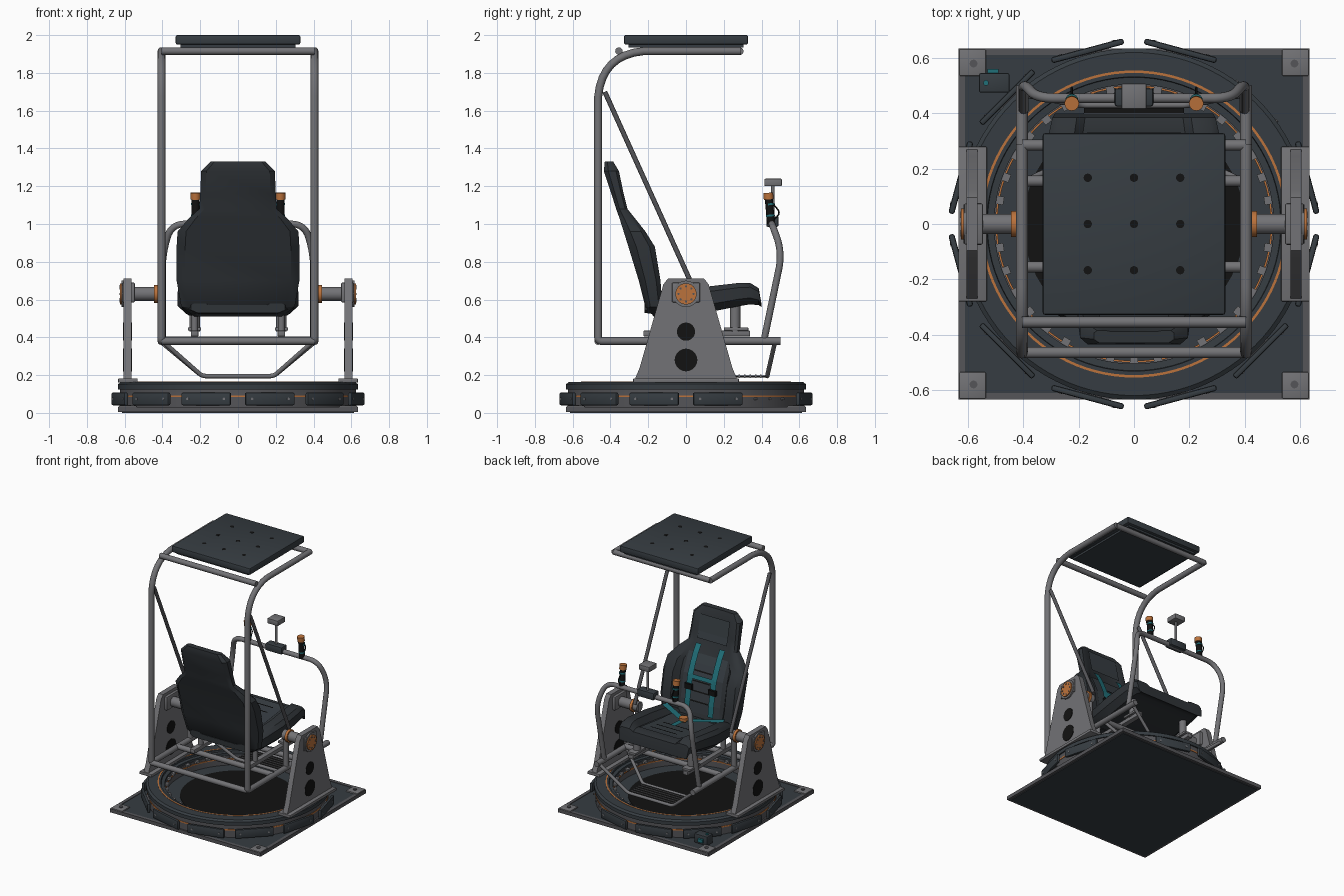
import bpy, bmesh, math
from mathutils import Vector, Matrix

if "Cube" in bpy.data.objects:
    bpy.data.objects.remove(bpy.data.objects["Cube"])

def mat(name, r, g, b):
    m = bpy.data.materials.new(name)
    m.diffuse_color = (r, g, b, 1)
    m.use_nodes = True
    m.node_tree.nodes["Principled BSDF"].inputs["Base Color"].default_value = m.diffuse_color
    return m

SLATE = mat("dark slate", 0.037, 0.046, 0.054)
SHELL = mat("seat charcoal", 0.028, 0.033, 0.038)
GREY = mat("steel grey", 0.17, 0.17, 0.18)
BRACE = mat("dark steel", 0.09, 0.09, 0.098)
ORANGE = mat("orange", 0.50, 0.17, 0.045)
TEAL = mat("teal", 0.015, 0.16, 0.19)
BLACK = mat("black", 0.006, 0.006, 0.006)

def add(name, bm, m, smooth=True):
    bmesh.ops.recalc_face_normals(bm, faces=bm.faces)
    me = bpy.data.meshes.new(name)
    bm.to_mesh(me)
    bm.free()
    return place(name, me, m, smooth)

def place(name, me, m, smooth=True):
    me.materials.clear()
    me.materials.append(m)
    ob = bpy.data.objects.new(name, me)
    bpy.context.collection.objects.link(ob)
    if smooth:
        bpy.ops.object.select_all(action='DESELECT')
        ob.select_set(True)
        bpy.context.view_layer.objects.active = ob
        bpy.ops.object.shade_smooth_by_angle(angle=math.radians(35))
    return ob

def box(name, x, y, z, m, bevel=0.0, rot=None):
    """Box from (min, max) ranges, optionally bevelled and then transformed."""
    bm = bmesh.new()
    bmesh.ops.create_cube(bm, size=1)
    for v in bm.verts:
        v.co = Vector([a[0] + (c + 0.5) * (a[1] - a[0]) for a, c in zip((x, y, z), v.co)])
    if bevel:
        bmesh.ops.bevel(bm, geom=bm.edges[:], offset=bevel, segments=2, affect='EDGES', profile=0.5)
    if rot:
        bm.transform(rot)
    return add(name, bm, m)

def rod(name, a, b, r, m, n=24):
    a, b = Vector(a), Vector(b)
    bm = bmesh.new()
    q = (b - a).to_track_quat('Z', 'Y').to_matrix().to_4x4()
    bmesh.ops.create_cone(bm, cap_ends=True, segments=n, radius1=r, radius2=r, depth=(b - a).length,
                          matrix=Matrix.Translation((a + b) / 2) @ q)
    return add(name, bm, m)

def tube(name, pts, r, m, fillet=None):
    """Round tube along a path; fillet gives the bend length at inner points."""
    P = [Vector(p) for p in pts]
    path = [P[0]]
    for i in range(1, len(P) - 1):
        f = fillet[i - 1] if fillet else 0.02
        a = P[i] + (P[i-1] - P[i]).normalized() * f
        b = P[i] + (P[i+1] - P[i]).normalized() * f
        for k in range(9):
            t = k / 8
            path.append(a * (1-t)**2 + P[i] * 2*t*(1-t) * 0.83 + (a + b) / 2 * 2*t*(1-t) * 0.17 + b * t*t)
    path.append(P[-1])
    cu = bpy.data.curves.new(name, 'CURVE')
    cu.dimensions = '3D'
    cu.bevel_depth, cu.bevel_resolution, cu.use_fill_caps = r, 4, True
    sp = cu.splines.new('POLY')
    sp.points.add(len(path) - 1)
    for s, p in zip(sp.points, path):
        s.co = (*p, 1)
    ob = bpy.data.objects.new(name, cu)
    bpy.context.collection.objects.link(ob)
    me = bpy.data.meshes.new_from_object(ob.evaluated_get(bpy.context.evaluated_depsgraph_get()))
    bpy.data.objects.remove(ob)
    return place(name, me, m)

def lathe(name, prof, m, closed=True, n=96):
    bm = bmesh.new()
    rings = [[bm.verts.new((r * math.cos(2*math.pi*k/n), r * math.sin(2*math.pi*k/n), z))
              for k in range(n)] for r, z in prof]
    for i in range(len(rings) if closed else len(rings) - 1):
        a, b = rings[i], rings[(i+1) % len(rings)]
        for k in range(n):
            bm.faces.new((a[k], a[(k+1) % n], b[(k+1) % n], b[k]))
    return add(name, bm, m)

def loft(name, loops, m):
    bm = bmesh.new()
    L = [[bm.verts.new(p) for p in lp] for lp in loops]
    n = len(L[0])
    for a, b in zip(L, L[1:]):
        for k in range(n):
            bm.faces.new((a[k], a[(k+1) % n], b[(k+1) % n], b[k]))
    bm.faces.new(L[0])
    bm.faces.new(L[-1])
    return add(name, bm, m)

def ribbon(name, pts, across, width, m, thick=0.008):
    bm = bmesh.new()
    w = Vector(across).normalized() * width / 2
    rows = [(bm.verts.new(Vector(p) - w), bm.verts.new(Vector(p) + w)) for p in pts]
    for a, b in zip(rows, rows[1:]):
        bm.faces.new((a[0], a[1], b[1], b[0]))
    bmesh.ops.solidify(bm, geom=bm.faces[:], thickness=thick)
    return add(name, bm, m, False)

# Square base with grey rim and corner pads
box("base_plate", (-.615, .615), (-.615, .615), (0, .028), SLATE)
for s in (-1, 1):
    for a, b in (((.61, .635), (-.635, .635)), ((-.61, .61), (.61, .635))):
        rx, ry = ([s * v for v in a], b) if a[0] > 0 else (a, [s * v for v in b])
        box("base_rim", sorted(rx), sorted(ry), (0.005, .032), BRACE)
    for t in (-1, 1):
        box("corner_pad", sorted((s*.535, s*.632)), sorted((t*.535, t*.632)), (.01, .038), GREY, .005)
        rod("corner_bolt", (s*.58, t*.58, .038), (s*.58, t*.58, .043), .014, BRACE)

# Turntable ring, floor and inner bolts
lathe("drum", [(.5, .03), (.5, .13), (.625, .13), (.625, .03)], BRACE)
lathe("drum_stripe", [(.62, .083), (.62, .093), (.628, .093), (.628, .083)], ORANGE)
lathe("turntable_ring", [(.505, .125), (.505, .148), (.53, .15), (.532, .163), (.62, .163),
                         (.635, .152), (.635, .125)], SLATE)
lathe("ring_stripe", [(.546, .16), (.546, .165), (.555, .165), (.555, .16)], ORANGE)
rod("well_floor", (0, 0, .03), (0, 0, .06), .51, SLATE, 96)
rod("well_dark_disc", (0, 0, .06), (0, 0, .064), .4, BLACK, 64)
lathe("inner_stripe", [(.494, .105), (.494, .113), (.502, .113), (.502, .105)], ORANGE)
for k in range(36):
    R = Matrix.Rotation(math.radians(10 * k), 4, 'Z')
    box("inner_bolt", (.478, .503), (-.015, .015), (.12, .135), GREY, 0, R)

# Bumper panels, one left out as the entry gap
for k in range(12):
    if k == 1:
        continue
    R = Matrix.Rotation(math.radians(15 + 30 * k), 4, 'Z')
    box("bumper_panel", (.637, .659), (-.135, .135), (.04, .108), SLATE, .008, R)
    box("bumper_mount", (.615, .64), (-.05, .05), (.055, .095), BRACE, 0, R)
    for s in (-.1, .1):
        rod("bumper_bolt", R @ Vector((.657, s, .074)), R @ Vector((.661, s, .074)), .007, GREY, 10)
R = Matrix.Rotation(math.radians(45), 4, 'Z')
for s in (-.1, 0, .1):
    rod("gap_bolt", R @ Vector((.6, s, .074)), R @ Vector((.632, s, .074)), .007, GREY, 10)

# Connector box on the base corner
box("connector_box", (-.56, -.45), (.475, .545), (.03, .1), SLATE, .006)
box("connector_plug", (-.53, -.49), (.543, .56), (.05, .075), TEAL)
rod("connector_knob", (-.535, .51, .1), (-.535, .51, .107), .01, TEAL)

for s in (-1, 1):
    # A-shaped stand with bearing, dark holes and orange cap
    prof = [(-.27, .18), (-.245, .24), (-.12, .68), (-.095, .712), (.095, .712), (.12, .68), (.245, .24), (.27, .18)]
    loft("stand", [[(s * x, y, z) for y, z in prof] for x in (.565, .605)], GREY)
    box("stand_foot", sorted((s*.532, s*.635)), (-.28, .28), (.16, .182), GREY, .004)
    box("bearing_block", sorted((s*.545, s*.614)), (-.075, .075), (.585, .69), GREY, .008)
    rod("bearing_ring", (s*.6, 0, .63), (s*.617, 0, .63), .07, GREY, 40)
    rod("bearing_cap", (s*.61, 0, .63), (s*.625, 0, .63), .056, ORANGE, 40)
    for k in range(8):
        y, z = .04 * math.cos(k * math.pi / 4), .63 + .04 * math.sin(k * math.pi / 4)
        rod("cap_bolt", (s*.62, y, z), (s*.627, y, z), .006, BRACE, 8)
    for z, r in ((.43, .048), (.28, .06)):
        rod("stand_hole", (s*.562, 0, z), (s*.608, 0, z), r, BLACK, 32)
    rod("axle", (s*.39, 0, .63), (s*.6, 0, .63), .037, GREY)
    rod("axle_collar", (s*.425, 0, .63), (s*.445, 0, .63), .047, ORANGE)

    # Cage side tube, brace and hub support
    x = s * .405
    tube("cage_side", [(x, .5, .38), (x, -.465, .38), (x, -.465, 1.915), (x, .29, 1.915)], .021, GREY, [.02, .24])
    tube("cage_brace", [(x, -.43, 1.7), (x, .04, .66)], .013, BRACE)
    tube("hub_support", [(x, 0, .66), (x, 0, .38)], .02, GREY)
    # Seat rails and posts
    box("seat_rail", sorted((s*.21, s*.25)), (-.225, .34), (.405, .435), GREY, .004)
    box("rail_plate", sorted((s*.195, s*.265)), (.2, .33), (.435, .452), GREY, .003)
    for y in (-.12, .26):
        rod("seat_post", (s*.23, y, .43), (s*.23, y, .59), .028 if y > 0 else .018, GREY)
    # Grips
    rod("grip", (s*.225, .45, 1.0), (s*.225, .438, 1.135), .021, BLACK)
    rod("grip_top", (s*.225, .438, 1.13), (s*.225, .435, 1.165), .026, ORANGE)
    for z in (1.04, 1.1):
        rod("grip_band", (s*.225, .447, z), (s*.225, .446, z + .01), .0235, TEAL)
    tube("grip_lever", [(s*.225, .45, 1.12), (s*.225, .5, 1.06), (s*.225, .465, 1.02)], .004, BLACK)

# Cross tubes of the cage, and the raised footrest
for y, z in ((-.465, .38), (-.155, .385), (.155, .385), (-.355, 1.915), (.285, 1.915)):
    tube("cross_tube", [(-.405, y, z), (.405, y, z)], .02, GREY)
tube("foot_tube_front", [(-.4, .47, .37), (-.19, .43, .195), (.19, .43, .195), (.4, .47, .37)], .012, GREY)
tube("foot_tube_rear", [(-.4, .15, .38), (-.19, .25, .195), (.19, .25, .195), (.4, .15, .38)], .012, GREY)
box("footrest", (-.18, .18), (.25, .43), (.188, .198), BLACK)
for k in range(7):
    box("footrest_bar", (-.185, .185), (.248 + .029 * k, .256 + .029 * k), (.186, .203), GREY)

# Handlebar with display
tube("handlebar", [(-.4, .41, .37), (-.4, .51, .85), (-.35, .455, 1.0), (.35, .455, 1.0), (.4, .51, .85), (.4, .41, .37)],
     .018, GREY, [.08, .06, .06, .08])
box("handlebar_console", (-.07, .07), (.425, .49), (.985, 1.04), SLATE, .008)
rod("display_post", (0, .46, 1.03), (0, .46, 1.21), .009, GREY)
box("display", (-.045, .045), (.415, .508), (1.2, 1.24), GREY, .006)

# Roof panel with nine dark holes
box("roof_lower", (-.305, .305), (-.305, .305), (1.935, 1.96), SLATE)
box("roof_panel", (-.33, .33), (-.328, .328), (1.95, 2.0), SLATE, .008)
for i in (-1, 0, 1):
    for j in (-1, 0, 1):
        rod("roof_hole", (i*.167, j*.167, 1.99), (i*.167, j*.167, 2.0005), .015, BLACK, 20)

# Seat back: (z, half width, rear y, bolster y, centre y)
back = [(.51, .23, -.17, -.11, -.13), (.56, .30, -.215, -.125, -.165), (.7, .325, -.25, -.135, -.18),
        (.88, .325, -.305, -.165, -.215), (.96, .32, -.33, -.215, -.25), (1.03, .26, -.352, -.27, -.285),
        (1.08, .205, -.37, -.31, -.318), (1.16, .2, -.395, -.33, -.34), (1.28, .195, -.435, -.355, -.365),
        (1.33, .145, -.43, -.385, -.388)]
def ring(w, lo, hi, mid):
    h = [(w * .6, mid), (w * .7, hi), (w * .92, hi), (w, hi + (lo - hi) * .2), (w, lo + (hi - lo) * .3), (w * .86, lo)]
    return h + [(-a, b) for a, b in reversed(h)]
loft("seat_back", [[(a, b, z) for a, b in ring(w, r, f, c)] for z, w, r, f, c in back], SHELL)
# Seat cushion: (y, half width, bottom z, bolster z, centre z)
cush = [(-.22, .25, .53, .58, .57), (-.12, .3, .515, .64, .6), (.08, .32, .525, .665, .62),
        (.28, .315, .565, .688, .645), (.34, .305, .575, .688, .655), (.385, .295, .57, .66, .645), (.4, .285, .56, .575, .57)]
loft("seat_cushion", [[(a, y, b) for a, b in ring(w, lo, hi, c)] for y, w, lo, hi, c in cush], SHELL)

def back_y(z):
    for a, b in zip(back, back[1:]):
        if a[0] <= z <= b[0]:
            return a[4] + (b[4] - a[4]) * (z - a[0]) / (b[0] - a[0])

def on_back(x, zs, off):
    return [(x, back_y(z) + off, z) for z in zs]

# Upholstery panels and seams
ribbon("back_panel", on_back(0, (.62, .7, .88, .96, 1.02), .008), (1, 0, 0), .33, SLATE, .014)
ribbon("headrest_panel", on_back(0, (1.11, 1.16, 1.28), .014), (1, 0, 0), .25, SLATE, .014)
ribbon("cushion_panel", [(0, -.1, .612), (0, .08, .627), (0, .28, .652), (0, .33, .662)], (1, 0, 0), .34, SLATE, .012)
for z in (.7, .77, .84, .91):
    ribbon("back_seam", on_back(0, (z, z + .01), .016), (1, 0, 0), .16, BLACK)
for y in (.12, .19, .26):
    z = .633 + (y - .08) * .125
    ribbon("cushion_seam", [(0, y, z), (0, y + .01, z + .001)], (1, 0, 0), .22, BLACK)

# Harness straps and buckle
for s in (-1, 1):
    ribbon("shoulder_strap", on_back(s * .1, (.62, .7, .88, .96, 1.03, 1.08), .022), (1, 0, 0), .045, TEAL)
    ribbon("lap_strap", [(s*.25, -.1, .655), (s*.17, -.06, .65), (0, .03, .645)], (s*.4, 1, 0), .045, TEAL)
    box("strap_adjuster", sorted((s*.07, s*.13)), (-.185, -.165), (.78, .82), BLACK)
ribbon("chest_strap", on_back(0, (.86, .89), .026), (1, 0, 0), .2, TEAL)
ribbon("centre_strap", [(0, .03, .646), (0, .16, .655)], (1, 0, 0), .04, TEAL)
rod("buckle", (0, .03, .64), (0, .03, .668), .03, ORANGE)
